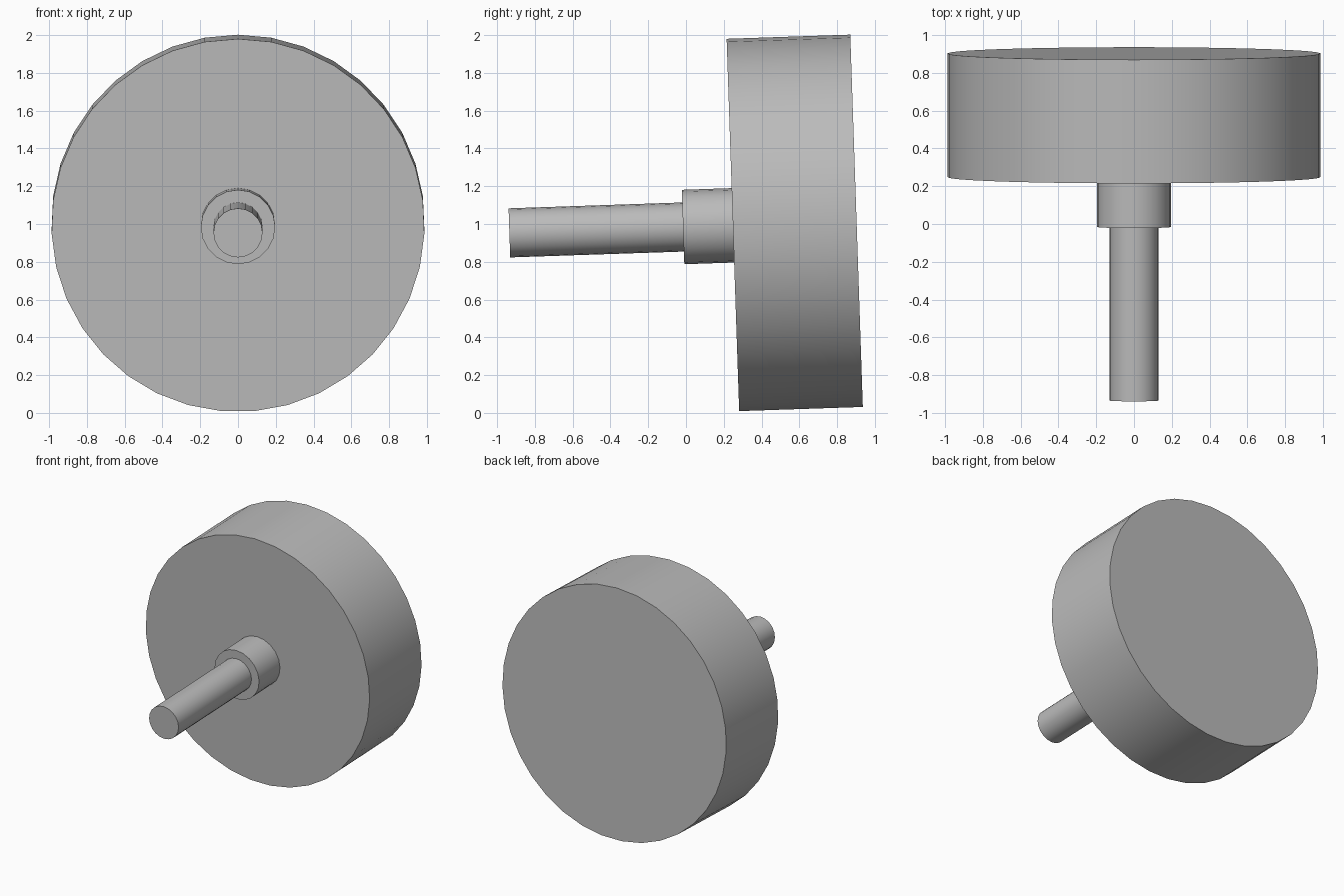
import bpy
from math import radians, cos, sin, pi
from mathutils import Matrix, Vector

cube = bpy.data.objects.get("Cube")
if cube:
    bpy.data.objects.remove(cube, do_unlink=True)

# Single plain grey finish
grey = bpy.data.materials.new("plain_grey")
grey.use_nodes = True
colour = (0.5, 0.5, 0.5, 1)
grey.diffuse_color = colour
grey.node_tree.nodes["Principled BSDF"].inputs["Base Color"].default_value = colour

# The shared axis leans slightly: the thin end points forward and down
TILT = radians(1.93)
BACK = Vector((0, 0.903, 1.015))
AXIS = Vector((0, -cos(TILT), -sin(TILT)))


def axial_cylinder(name, radius, start, end, sides):
    """Capped cylinder between two distances from the back face."""
    bpy.ops.mesh.primitive_cylinder_add(vertices=sides, radius=radius,
                                        depth=end - start)
    obj = bpy.context.object
    obj.name = name
    obj.matrix_world = (Matrix.Translation(BACK + AXIS * (start + end) / 2)
                        @ Matrix.Rotation(pi / 2 + TILT, 4, "X"))
    obj.data.materials.append(grey)
    bpy.ops.object.shade_smooth_by_angle(angle=radians(35))
    return obj


# Drum, collar and shaft stacked along the axis
axial_cylinder("drum", 0.988, 0, 0.655, 35)
axial_cylinder("collar", 0.197, 0.655, 0.919, 20)
axial_cylinder("shaft", 0.13, 0.919, 1.839, 20)
